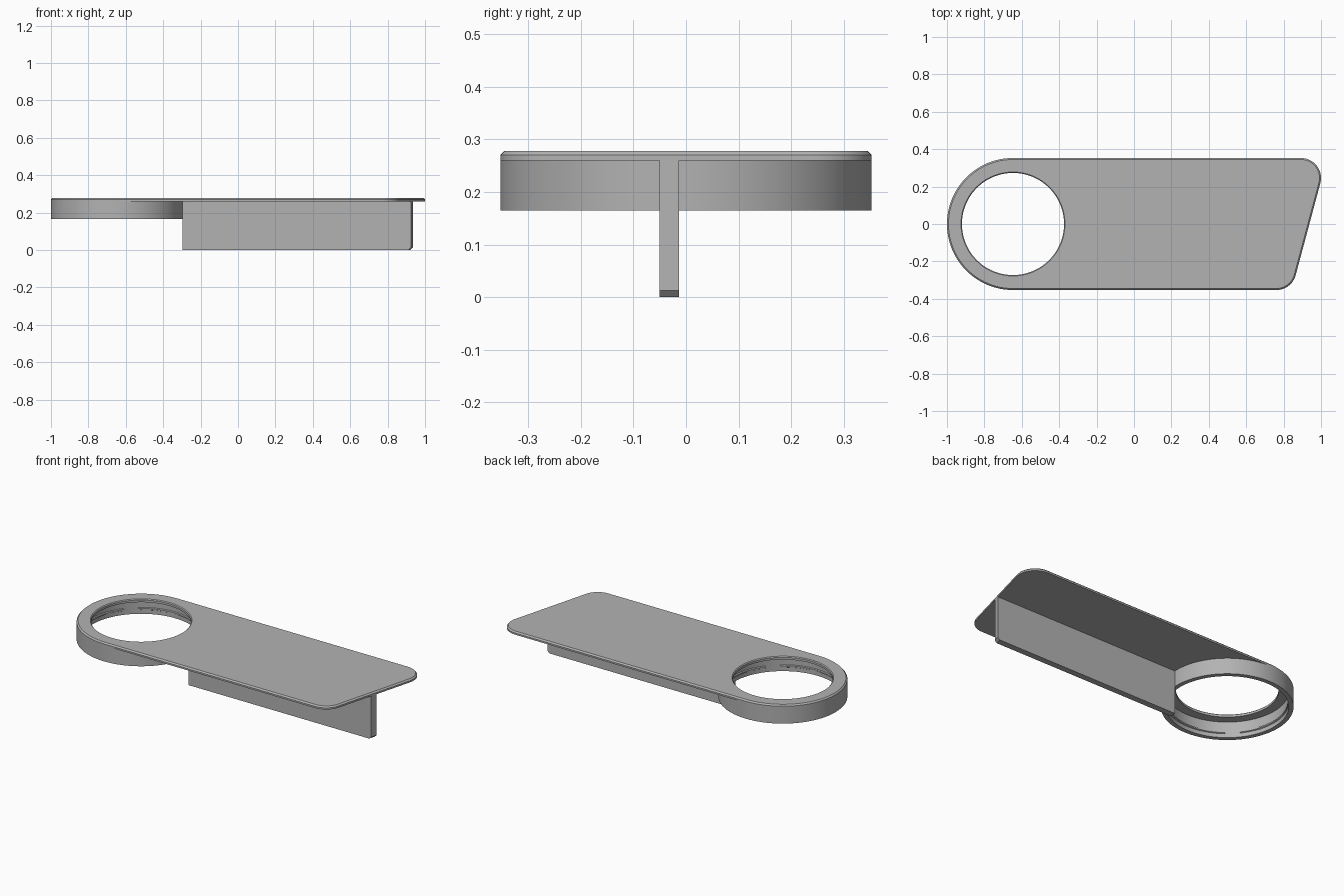
import bpy, bmesh
from math import sin, cos, tan, radians

cube = bpy.data.objects.get("Cube")
if cube:
    bpy.data.objects.remove(cube)

grey = bpy.data.materials.new("plain grey")
grey.use_nodes = True
colour = (0.45, 0.45, 0.45, 1)
grey.diffuse_color = colour
grey.node_tree.nodes["Principled BSDF"].inputs["Base Color"].default_value = colour

R = 0.353                    # rounded end radius
CX = R - 1                   # rounded end centre
HOLE = 0.273
CORNER = 0.107
TOP, UNDER = 0.278, 0.26     # plate faces
SLANT = 15                   # tilt of the angled end, degrees
CORNER_Y = R - CORNER
CORNER_X = 1 - CORNER


def finish(name, bm):
    bmesh.ops.recalc_face_normals(bm, faces=bm.faces[:])
    mesh = bpy.data.meshes.new(name)
    bm.to_mesh(mesh)
    bm.free()
    mesh.materials.append(grey)
    ob = bpy.data.objects.new(name, mesh)
    bpy.context.collection.objects.link(ob)
    bpy.ops.object.select_all(action='DESELECT')
    ob.select_set(True)
    bpy.context.view_layer.objects.active = ob
    bpy.ops.object.shade_smooth_by_angle(angle=radians(30))
    return ob


def arc(cx, cy, r, start, end, steps):
    angles = [radians(start + (end - start) * i / steps) for i in range(steps + 1)]
    return [(cx + r * cos(a), cy + r * sin(a)) for a in angles]


def outline(inset):
    """Plate outline, shrunk evenly by inset."""
    low_x = CORNER_X - 2 * CORNER_Y * tan(radians(SLANT))
    r = CORNER - inset
    return (arc(CX, 0, R - inset, 90, 270, 48)
            + arc(low_x, -CORNER_Y, r, -90, -SLANT, 12)
            + arc(CORNER_X, CORNER_Y, r, -SLANT, 90, 14))


def hole(grow):
    return arc(CX, 0, HOLE + grow, 0, 360, 96)[:-1]


def wall(bm, levels):
    """Stack loops of equal length into a wall; return first and last rims."""
    loops = [[bm.verts.new((x, y, z)) for x, y in pts] for pts, z in levels]
    n = len(loops[0])
    for a, b in zip(loops, loops[1:]):
        for i in range(n):
            j = (i + 1) % n
            bm.faces.new((a[i], a[j], b[j], b[i]))
    return [[bm.edges.get((lp[i], lp[(i + 1) % n])) for i in range(n)]
            for lp in (loops[0], loops[-1])]


def sweep(bm, profile, start, end, steps):
    """Turn a closed (radius, z) profile about the ring centre."""
    full = end - start == 360
    rows = []
    for i in range(steps if full else steps + 1):
        a = radians(start + (end - start) * i / steps)
        rows.append([bm.verts.new((CX + r * cos(a), r * sin(a), z)) for r, z in profile])
    n = len(profile)
    for a, b in zip(rows, rows[1:] + rows[:1] if full else rows[1:]):
        for i in range(n):
            j = (i + 1) % n
            bm.faces.new((a[i], a[j], b[j], b[i]))
    if not full:
        bm.faces.new(rows[0])
        bm.faces.new(rows[-1])


# Top plate with bevelled rim and round opening
bm = bmesh.new()
outer = wall(bm, [(outline(0), UNDER), (outline(0), 0.27), (outline(0.008), TOP)])
inner = wall(bm, [(hole(0), UNDER), (hole(0), 0.273), (hole(0.005), TOP)])
for rim_a, rim_b in zip(outer, inner):
    bmesh.ops.triangle_fill(bm, edges=rim_a + rim_b, use_beauty=True)
finish("top_plate", bm)

# Thin collar below the opening
bm = bmesh.new()
sweep(bm, [(R, UNDER), (R, 0.165), (0.327, 0.165), (0.327, UNDER)], 0, 360, 96)
finish("collar", bm)

# Shallow retaining ridges inside the collar
bm = bmesh.new()
for mid in (0, 90, 180, 270):
    sweep(bm, [(0.328, 0.188), (0.321, 0.192), (0.321, 0.2), (0.328, 0.204)],
          mid - 38, mid + 38, 24)
finish("collar_ridges", bm)

# Upright rib whose end follows the angled plate edge
bm = bmesh.new()
edge_x = CORNER_X + CORNER / cos(radians(SLANT)) - CORNER_Y * tan(radians(SLANT))
sides = []
for y in (-0.05, -0.013):
    end = edge_x + y * tan(radians(SLANT))
    start = CX + R - 0.002
    profile = [(start, 0), (end - 0.013, 0), (end, 0.013), (end, UNDER), (start, UNDER)]
    sides.append([bm.verts.new((x, y, z)) for x, z in profile])
for side in sides:
    bm.faces.new(side)
for i in range(5):
    j = (i + 1) % 5
    bm.faces.new((sides[0][i], sides[0][j], sides[1][j], sides[1][i]))
finish("rib", bm)
